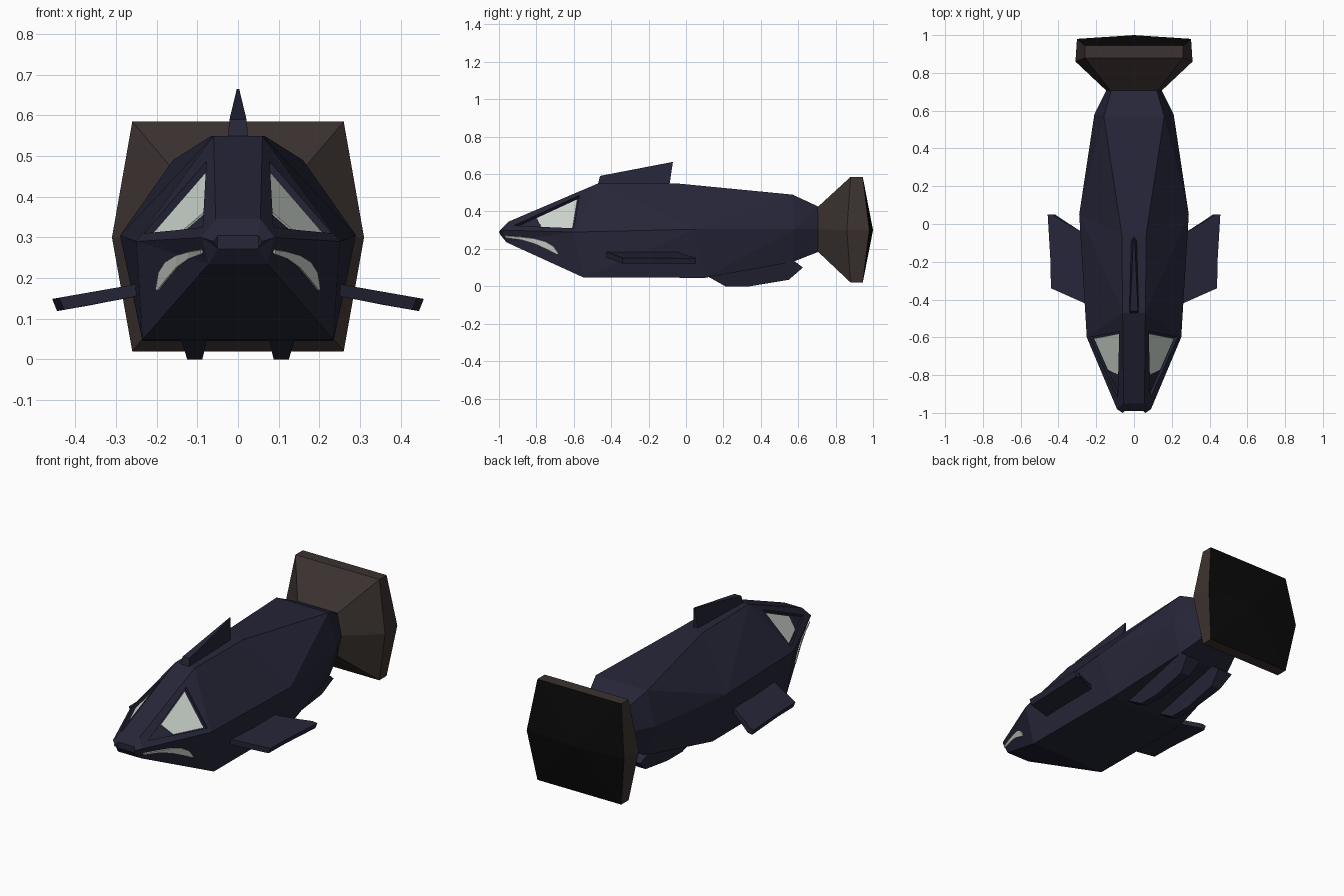
import bpy, bmesh
from mathutils import Vector
from mathutils.bvhtree import BVHTree

if "Cube" in bpy.data.objects:
    bpy.data.objects.remove(bpy.data.objects["Cube"])


def material(name, rgb):
    m = bpy.data.materials.new(name)
    m.diffuse_color = (*rgb, 1)
    m.use_nodes = True
    m.node_tree.nodes["Principled BSDF"].inputs["Base Color"].default_value = m.diffuse_color
    return m


NAVY = material("navy hull", (0.019, 0.019, 0.040))
BROWN = material("dark brown metal", (0.044, 0.032, 0.029))
BLACK = material("engine black", (0.003, 0.003, 0.003))
GLASS = material("pale glass", (0.62, 0.67, 0.62))


def finish(name, bm, *mats):
    bmesh.ops.recalc_face_normals(bm, faces=bm.faces)
    me = bpy.data.meshes.new(name)
    bm.to_mesh(me)
    bm.free()
    for m in mats:
        me.materials.append(m)
    ob = bpy.data.objects.new(name, me)
    bpy.context.collection.objects.link(ob)
    return ob


def loft(rings):
    """Closed solid through matching rings of points."""
    bm = bmesh.new()
    vs = [[bm.verts.new(p) for p in r] for r in rings]
    n = len(vs[0])
    for a, b in zip(vs, vs[1:]):
        for i in range(n):
            j = (i + 1) % n
            bm.faces.new((a[i], a[j], b[j], b[i]))
    bm.faces.new(vs[0])
    bm.faces.new(vs[-1])
    bmesh.ops.recalc_face_normals(bm, faces=bm.faces)
    return bm


def hexagon(half):
    """Mirror top, waist and bottom points into a full ring."""
    return list(half) + [(-x, y, z) for x, y, z in reversed(half)]


# Hull: top edge, waist and bottom edge at each station
stations = [
    [(.05, -.99, .305), (.06, -1.0, .29), (.05, -.99, .272)],
    [(.055, -.95, .345), (.09, -.98, .30), (.072, -.96, .235)],
    [(.06, -.47, .55), (.25, -.60, .29), (.235, -.55, .048)],
    [(.065, -.05, .55), (.29, .05, .305), (.235, .10, .045)],
    [(.16, .57, .49), (.21, .58, .305), (.165, .57, .13)],
    [(.12, .71, .425), (.145, .71, .305), (.12, .71, .185)],
]
bm = loft([hexagon(s) for s in stations])
bmesh.ops.triangulate(bm, faces=bm.faces)
surface = BVHTree.FromBMesh(bm)
hull = finish("hull", bm, NAVY)

# Engine bell with a black bulged back
bm = loft([hexagon(s) for s in [
    [(.12, .70, .42), (.14, .70, .305), (.12, .70, .19)],
    [(.26, .88, .585), (.31, .86, .30), (.26, .88, .02)],
    [(.26, .945, .585), (.302, .98, .30), (.26, .945, .02)],
]])
bm.faces.ensure_lookup_table()
back = bm.faces[-1]
for f in bmesh.ops.poke(bm, faces=[back])["faces"]:
    f.material_index = 1
    for v in f.verts:
        if abs(v.co.x) < .01:
            v.co = (0, 1.0, .30)
finish("engine_bell", bm, BROWN, BLACK)

# Dorsal fin
finish("dorsal_fin", loft([
    [(-.027, -.475, .53), (.027, -.475, .53), (.016, -.09, .53), (-.016, -.09, .53)],
    [(-.021, -.46, .59), (.021, -.46, .59), (.003, -.07, .665), (-.003, -.07, .665)],
]), NAVY)

wing = [(.21, -.445), (.26, -.42), (.44, -.34), (.442, -.20), (.457, .05),
        (.43, .05), (.37, .01), (.28, -.04), (.21, -.06)]
keel = [(.10, .06), (.13, .045), (.21, 0), (.34, 0), (.55, .035),
        (.625, .10), (.56, .15), (.40, .12)]
# Canopy recess corners (y, z): nose, top, rear
canopy = [(-.92, .325), (-.57, .487), (-.60, .31)]
# Glass corners as weights of the recess corners
pane = [(.04, .92, .04), (.04, .04, .92), (.55, .03, .42), (.66, .30, .04)]
# Lower window crescent (x, z): upper and lower edges
crescent = [((.085, .272), (.083, .262)), ((.115, .267), (.115, .250)),
            ((.145, .257), (.145, .227)), ((.172, .240), (.168, .200)),
            ((.188, .215), (.184, .180)), ((.195, .175), (.191, .170))]

for side, s in (("right", 1), ("left", -1)):
    def flip(p):
        return Vector((p[0] * s, p[1], p[2]))

    # Side wing, drooping outward
    top = [(x, y, .185 - .175 * (x - .25)) for x, y in wing]
    low = [(x - .012 * (x > .3), y, z - .03) for x, y, z in top]
    finish(side + "_wing", loft([[flip(p) for p in r] for r in (top, low)]), NAVY)

    # Ventral keel
    inner = [flip((.088 - .25 * z, y, z)) for y, z in keel]
    outer = [flip((.125 + .3 * z, y, z)) for y, z in keel]
    finish(side + "_keel", loft([inner, outer]), NAVY)

    # Canopy recess cut into the hull
    tri = [surface.ray_cast(Vector((1, y, z)), Vector((-1, 0, 0)))[0] for y, z in canopy]
    n = (tri[1] - tri[0]).cross(tri[2] - tri[0]).normalized()
    if n.x < 0:
        n = -n
    cutter = finish(side + "_canopy_cutter", loft(
        [[flip(p + n * d) for p in tri] for d in (.04, -.018)]), NAVY)
    cutter.hide_render = True
    cutter.hide_set(True)
    cut = hull.modifiers.new(side + " recess", 'BOOLEAN')
    cut.operation = 'DIFFERENCE'
    cut.solver = 'EXACT'
    cut.object = cutter

    # Canopy glass on the recess floor
    quad = [sum((p * w for p, w in zip(tri, ws)), Vector()) for ws in pane]
    finish(side + "_canopy_glass", loft(
        [[flip(p + n * d) for p in quad] for d in (-.013, -.020)]), GLASS)

    # Lower nose window, following the hull side
    bm = bmesh.new()
    rows = []
    for pair in crescent:
        row = []
        for x, z in pair:
            p, m, _, _ = surface.ray_cast(Vector((x, -2, z)), Vector((0, 1, 0)))
            row.append(bm.verts.new(flip(p + m * .006)))
        rows.append(row)
    for a, b in zip(rows, rows[1:]):
        bm.faces.new((a[0], a[1], b[1], b[0]))
    bmesh.ops.recalc_face_normals(bm, faces=bm.faces)
    if sum(f.normal.x * s for f in bm.faces) < 0:
        bmesh.ops.reverse_faces(bm, faces=bm.faces)
    ob = finish(side + "_lower_window", bm, GLASS)
    solid = ob.modifiers.new("thickness", 'SOLIDIFY')
    solid.thickness = .006
    solid.offset = 0
